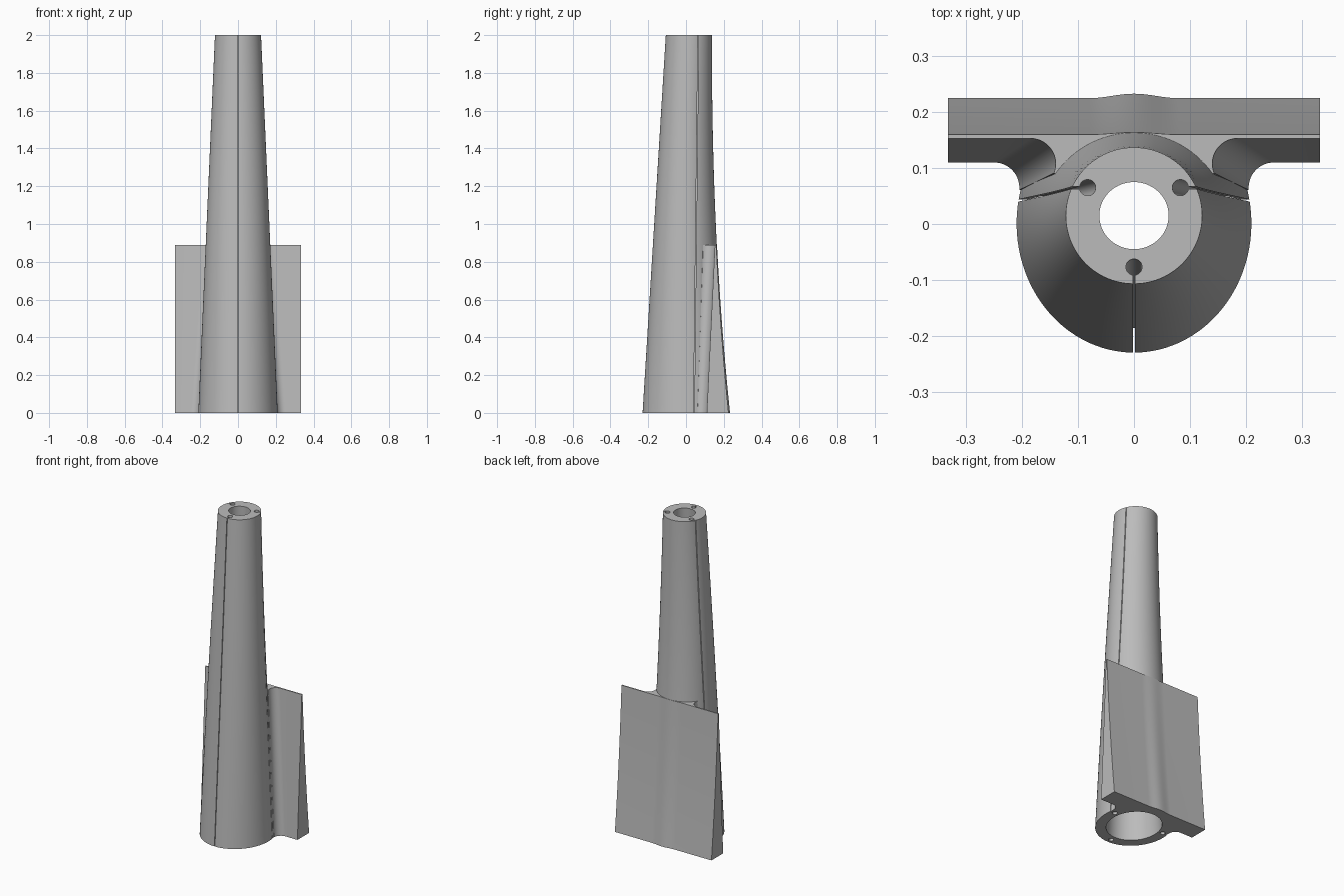
import bpy, bmesh
from math import sin, cos, pi, radians

if "Cube" in bpy.data.objects:
    bpy.data.objects.remove(bpy.data.objects["Cube"], do_unlink=True)

HEIGHT, PLATE_H, SIDES = 2.0, 0.89, 96

grey = bpy.data.materials.new("plain grey")
grey.use_nodes = True
grey.diffuse_color = (0.5, 0.5, 0.5, 1)
grey.node_tree.nodes["Principled BSDF"].inputs["Base Color"].default_value = (0.5, 0.5, 0.5, 1)


def mix(a, b, t):
    return a + (b - a) * t


def loft(name, section, z0, z1, steps):
    """Skin a closed solid through section(z) at evenly spaced heights."""
    bm = bmesh.new()
    rings = []
    for i in range(steps + 1):
        z = mix(z0, z1, i / steps)
        rings.append([bm.verts.new((x, y, z)) for x, y in section(z)])
    n = len(rings[0])
    for low, high in zip(rings, rings[1:]):
        for k in range(n):
            j = (k + 1) % n
            bm.faces.new((low[k], low[j], high[j], high[k]))
    bm.faces.new(rings[0][::-1])
    bm.faces.new(rings[-1])
    bmesh.ops.recalc_face_normals(bm, faces=bm.faces)
    mesh = bpy.data.meshes.new(name)
    bm.to_mesh(mesh)
    bm.free()
    mesh.materials.append(grey)
    obj = bpy.data.objects.new(name, mesh)
    bpy.context.collection.objects.link(obj)
    return obj


def combine(target, other, operation):
    """Apply a boolean and discard the helper."""
    mod = target.modifiers.new(operation.lower(), 'BOOLEAN')
    mod.operation, mod.object, mod.solver = operation, other, 'EXACT'
    bpy.context.view_layer.objects.active = target
    bpy.ops.object.modifier_apply(modifier=mod.name)
    bpy.data.objects.remove(other, do_unlink=True)


# Tapered body: straight front, back flaring towards the foot
def front_y(z):
    return mix(-0.23, -0.107, z / HEIGHT)


def back_y(z):
    return 0.137 + 0.095 * max(0, 1 - z / HEIGHT) ** 2.2


def ellipse(rx, ry, cy):
    return [(rx * cos(2 * pi * k / SIDES), cy + ry * sin(2 * pi * k / SIDES))
            for k in range(SIDES)]


def body_section(z):
    f, b = front_y(z), back_y(z)
    return ellipse(mix(0.21, 0.122, z / HEIGHT), (b - f) / 2, (b + f) / 2)


def bore_section(z):
    t = z / HEIGHT
    cy = (front_y(z) + back_y(z)) / 2
    return ellipse(mix(0.15, 0.062, t), mix(0.168, 0.06, t), cy)


# Wedge-shaped mounting plate with filleted roots and a shallow rear ridge
def plate_section(z):
    t = z / PLATE_H
    front = mix(0.11, 0.153, t)
    back = back_y(z) - mix(0.007, 0.003, t)
    cx, r = mix(0.25, 0.185, t), 0.045
    end = mix(185, 202, t)
    half = []
    for k in range(1, 13):
        x = 0.08 * k / 12
        half.append((x, back + mix(0.008, 0.004, t) * cos(pi / 2 * x / 0.08) ** 2))
    half += [(0.333, back), (0.333, front)]
    for k in range(15):
        a = radians(mix(90, end, k / 14))
        half.append((cx + r * cos(a), front - r + r * sin(a)))
    half.append((mix(0.13, 0.09, t), mix(0.04, 0.06, t)))
    ridge = (0, back + mix(0.008, 0.004, t))
    return [ridge] + half + [(-x, y) for x, y in reversed(half)]


# Keyhole channel: round hole plus a narrow slit out to the surface
def channel(low, high, angle):
    def section(z):
        t = z / HEIGHT
        cx, cy = mix(low[0], high[0], t), mix(low[1], high[1], t)
        r, w = 0.0145, 0.002
        pts = [(0.09, -w), (0.09, w)]
        for k in range(25):
            a = radians(mix(8, 352, k / 24))
            pts.append((r * cos(a), r * sin(a)))
        c, s = cos(angle), sin(angle)
        return [(cx + x * c - y * s, cy + x * s + y * c) for x, y in pts]
    return section


tower = loft("tapered_tower", body_section, 0, HEIGHT, 24)
combine(tower, loft("mounting_plate", plate_section, 0, PLATE_H, 12), 'UNION')
combine(tower, loft("bore_cutter", bore_section, -0.02, HEIGHT + 0.02, 24), 'DIFFERENCE')

channels = [((0, -0.2), (0, -0.077), -pi / 2),
            ((0.175, 0.042), (0.083, 0.065), 0),
            ((-0.175, 0.042), (-0.083, 0.065), pi)]
for low, high, angle in channels:
    cutter = loft("channel_cutter", channel(low, high, angle), -0.02, HEIGHT + 0.02, 1)
    combine(tower, cutter, 'DIFFERENCE')

# Smooth shading with crisp rims
bpy.ops.object.select_all(action='DESELECT')
tower.select_set(True)
bpy.context.view_layer.objects.active = tower
bpy.ops.object.shade_smooth_by_angle(angle=radians(30))
